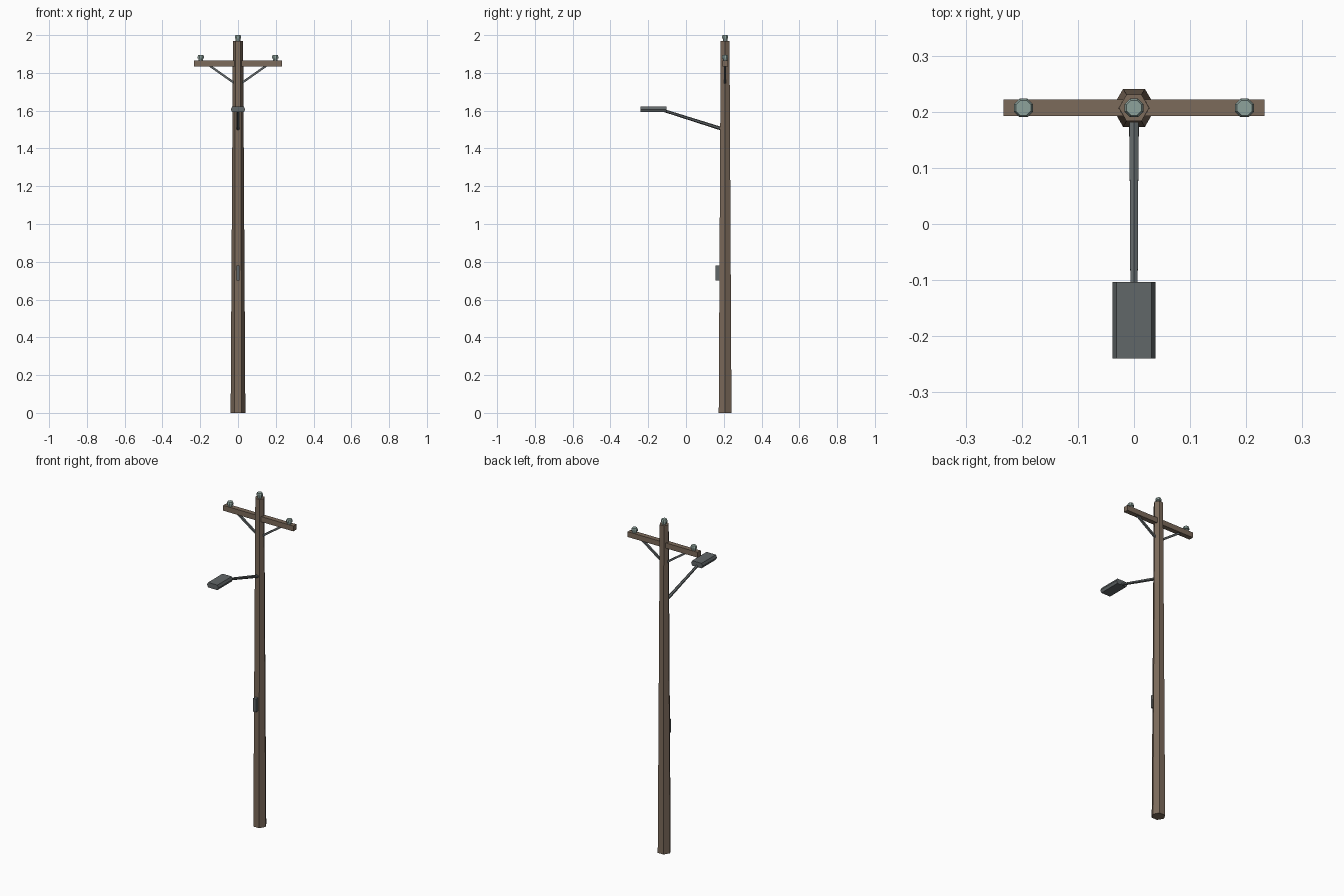
import bpy, bmesh, math
from mathutils import Vector

if "Cube" in bpy.data.objects:
    bpy.data.objects.remove(bpy.data.objects["Cube"])

CY = 0.207  # pole axis in y


def material(name, rgb):
    m = bpy.data.materials.new(name)
    m.diffuse_color = (*rgb, 1)
    m.use_nodes = True
    m.node_tree.nodes["Principled BSDF"].inputs["Base Color"].default_value = m.diffuse_color
    return m


WOOD = material("wood", (0.20, 0.145, 0.105))
METAL = material("metal", (0.12, 0.135, 0.14))
GLASS = material("glass", (0.27, 0.36, 0.33))


def add_mesh(name, verts, faces, mat):
    me = bpy.data.meshes.new(name)
    me.from_pydata(verts, [], faces)
    bm = bmesh.new()
    bm.from_mesh(me)
    bmesh.ops.recalc_face_normals(bm, faces=bm.faces)
    bm.to_mesh(me)
    bm.free()
    me.materials.append(mat)
    ob = bpy.data.objects.new(name, me)
    bpy.context.collection.objects.link(ob)
    return ob


def loft(name, rings, mat):
    """Skin equal-length rings of points and cap both ends."""
    n = len(rings[0])
    verts = [p for r in rings for p in r]
    faces = [(k * n + i, k * n + (i + 1) % n, (k + 1) * n + (i + 1) % n, (k + 1) * n + i)
             for k in range(len(rings) - 1) for i in range(n)]
    faces += [tuple(range(n))[::-1], tuple(range((len(rings) - 1) * n, len(rings) * n))]
    return add_mesh(name, verts, faces, mat)


def lathe(name, x, y, z, profile, sides, mat, turn=0.0):
    rings = [[(x + r * math.cos(turn + math.tau * i / sides),
               y + r * math.sin(turn + math.tau * i / sides), z + h) for i in range(sides)]
             for r, h in profile]
    return loft(name, rings, mat)


def rod(name, a, b, ra, rb, sides, mat):
    """Straight tapered bar between two points."""
    a, b = Vector(a), Vector(b)
    q = (b - a).to_track_quat('Z', 'Y')
    rings = []
    for p, r in ((a, ra), (b, rb)):
        rings.append([p + q @ Vector((r * math.cos(math.tau * (i + .5) / sides),
                                      r * math.sin(math.tau * (i + .5) / sides), 0))
                      for i in range(sides)])
    return loft(name, rings, mat)


def box(name, x0, x1, y0, y1, z0, z1, mat):
    return loft(name, [[(x0, y0, z), (x1, y0, z), (x1, y1, z), (x0, y1, z)] for z in (z0, z1)], mat)


# Tapered hexagonal pole and crossarm
lathe("pole", 0, CY, 0, [(0.039, 0), (0.027, 1.97)], 6, WOOD)
box("crossarm", -0.233, 0.233, CY - 0.0145, CY + 0.0145, 1.834, 1.866, WOOD)

# Diagonal braces under the crossarm
for side, s in (("left", -1), ("right", 1)):
    rod(f"brace_{side}", (s * 0.150, CY, 1.838), (s * 0.015, CY, 1.743), 0.008, 0.008, 4, METAL)

# Insulators on the arm ends and pole top
PROFILE = [(0.013, -0.003), (0.013, 0.011), (0.018, 0.013), (0.018, 0.022), (0.0145, 0.030)]
for name, x, z in (("left", -0.197, 1.864), ("right", 0.197, 1.864), ("top", 0, 1.970)):
    lathe(f"insulator_{name}", x, CY, z, PROFILE, 8, GLASS, math.pi / 8)

# Lamp arm and lamp head with bevelled cross-section
rod("lamp_arm", (0, 0.195, 1.502), (0, -0.115, 1.600), 0.0095, 0.0075, 6, METAL)
section = [(-0.031, 1.592), (0.031, 1.592), (0.038, 1.607), (0.031, 1.622), (-0.031, 1.622), (-0.038, 1.607)]
loft("lamp_head", [[(x, y, z) for x, z in section] for y in (-0.24, -0.103)], METAL)

# Small meter box on the front of the pole
box("meter_box", -0.009, 0.009, 0.156, 0.185, 0.70, 0.78, METAL)
